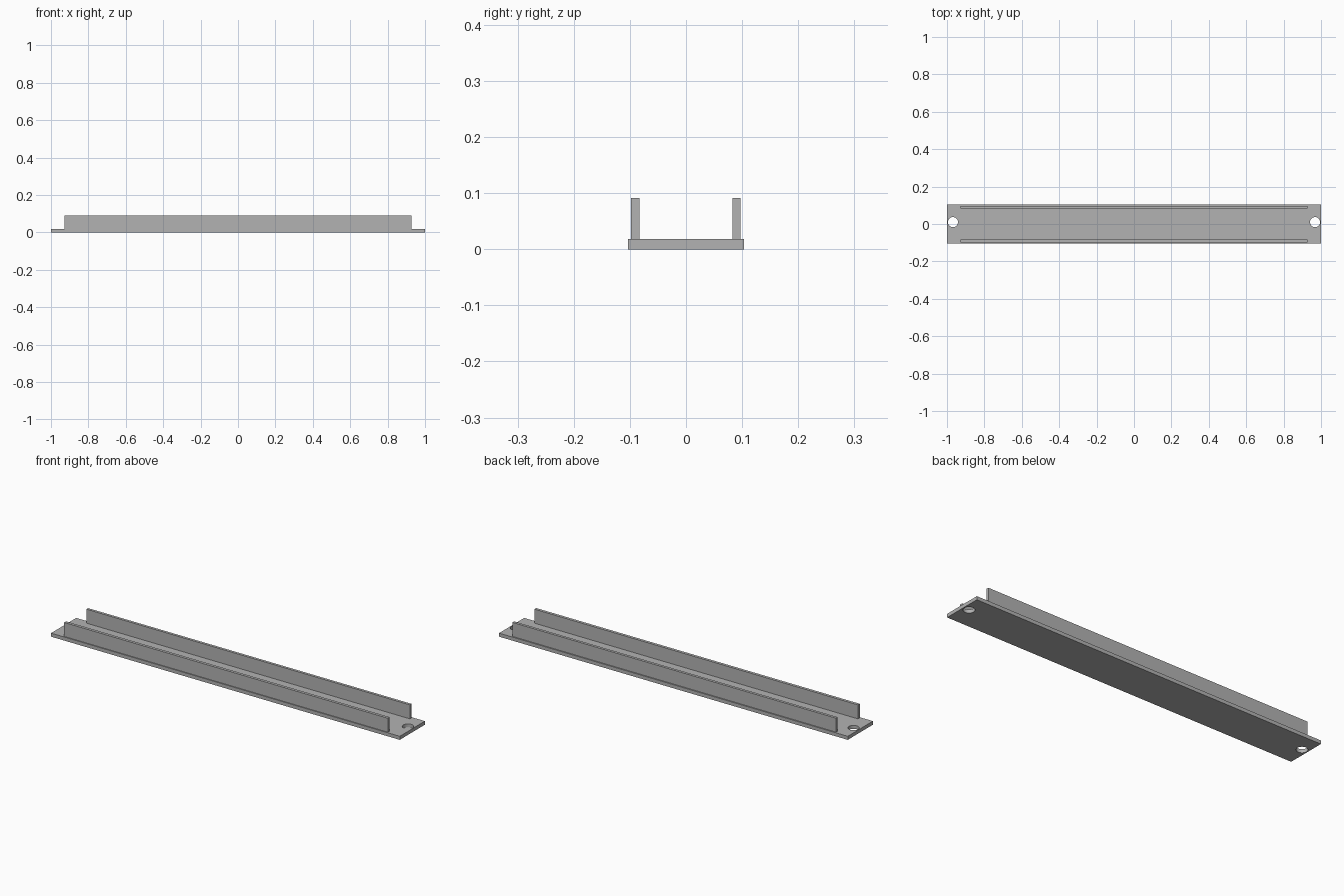
import bpy
import bmesh
from mathutils import Matrix

cube = bpy.data.objects.get("Cube")
if cube:
    bpy.data.objects.remove(cube, do_unlink=True)

grey = bpy.data.materials.new("plain grey")
grey.use_nodes = True
colour = (0.45, 0.45, 0.45, 1)
grey.diffuse_color = colour
grey.node_tree.nodes["Principled BSDF"].inputs["Base Color"].default_value = colour


def add_object(name, bm):
    mesh = bpy.data.meshes.new(name)
    bm.to_mesh(mesh)
    bm.free()
    mesh.materials.append(grey)
    obj = bpy.data.objects.new(name, mesh)
    bpy.context.collection.objects.link(obj)
    return obj


def box(name, low, high):
    size = [h - l for l, h in zip(low, high)]
    centre = [(h + l) / 2 for l, h in zip(low, high)]
    bm = bmesh.new()
    bmesh.ops.create_cube(bm, size=1, matrix=Matrix.Translation(centre) @ Matrix.Diagonal((*size, 1)))
    return add_object(name, bm)


THICK = 0.0185
HEIGHT = 0.091
RAIL_END = 0.928

# Flat mounting plate
plate = box("base_plate", (-1, -0.103, 0), (1, 0.103, THICK))

# Screw hole through each end of the plate
bm = bmesh.new()
for side in (-1, 1):
    bmesh.ops.create_cone(bm, cap_ends=True, segments=32, radius1=0.027, radius2=0.027,
                          depth=0.1, matrix=Matrix.Translation((side * 0.968, 0.01, 0)))
cutter = add_object("hole_cutter", bm)
cutter.hide_render = True
cutter.hide_set(True)
cut = plate.modifiers.new("screw holes", "BOOLEAN")
cut.operation = "DIFFERENCE"
cut.solver = "EXACT"
cut.object = cutter

# Upright rails along both long edges
for name, inner, outer in (("front_rail", -0.083, -0.098), ("back_rail", 0.083, 0.097)):
    box(name, (-RAIL_END, min(inner, outer), THICK), (RAIL_END, max(inner, outer), HEIGHT))

# Crisp hole rims with smooth walls
bpy.ops.object.select_all(action="DESELECT")
plate.select_set(True)
bpy.context.view_layer.objects.active = plate
bpy.ops.object.modifier_apply(modifier=cut.name)
bpy.ops.object.shade_smooth_by_angle()
bpy.data.objects.remove(cutter, do_unlink=True)
